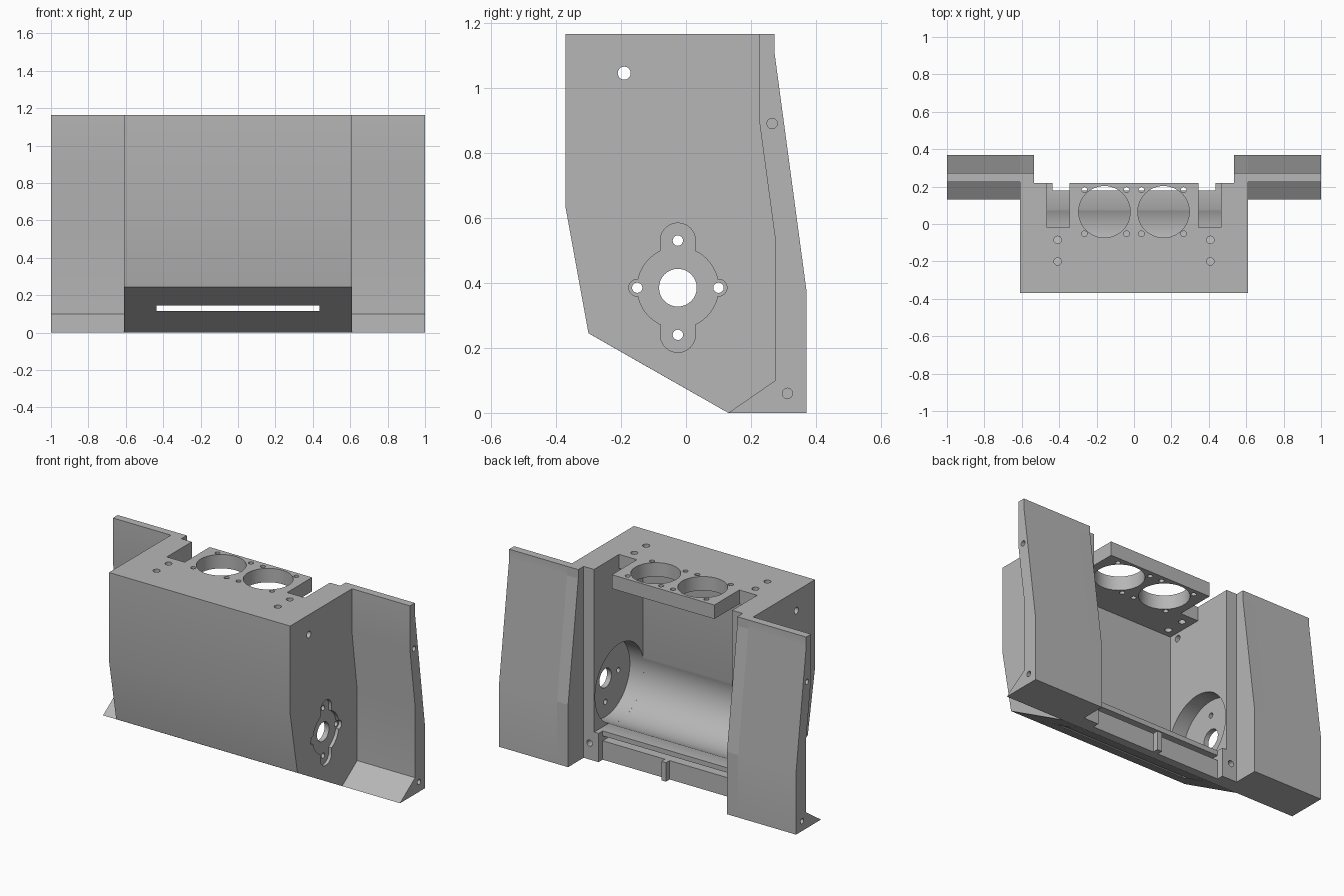
import bpy, bmesh, math

if "Cube" in bpy.data.objects:
    bpy.data.objects.remove(bpy.data.objects["Cube"])

grey = bpy.data.materials.new("plain grey")
grey.use_nodes = True
grey.diffuse_color = (0.47, 0.47, 0.47, 1)
grey.node_tree.nodes["Principled BSDF"].inputs["Base Color"].default_value = (0.47, 0.47, 0.47, 1)

PLACE = {"x": lambda p, a: (a, p[0], p[1]),
         "y": lambda p, a: (p[0], a, p[1]),
         "z": lambda p, a: (p[0], p[1], a)}


def prism(name, axis, points, start, end):
    """Extrude a flat outline along one axis."""
    bm = bmesh.new()
    face = bm.faces.new([bm.verts.new(PLACE[axis](p, start)) for p in points])
    new = bmesh.ops.extrude_face_region(bm, geom=[face])["geom"]
    step = PLACE[axis]((0, 0), end - start)
    bmesh.ops.translate(bm, vec=step, verts=[v for v in new if isinstance(v, bmesh.types.BMVert)])
    bmesh.ops.recalc_face_normals(bm, faces=bm.faces)
    mesh = bpy.data.meshes.new(name)
    bm.to_mesh(mesh)
    bm.free()
    mesh.materials.append(grey)
    obj = bpy.data.objects.new(name, mesh)
    bpy.context.collection.objects.link(obj)
    return obj


def arc(centre, r, start=0, end=360, n=32):
    full = end - start == 360
    count = n if full else n + 1
    angles = [math.radians(start + (end - start) * i / n) for i in range(count)]
    return [(centre[0] + r * math.cos(a), centre[1] + r * math.sin(a)) for a in angles]


def cut(obj, axis, points, start, end):
    """Subtract a prism and drop the cutter."""
    cutter = prism("cutter", axis, points, start, end)
    cutter.hide_render = True
    mod = obj.modifiers.new("cut", "BOOLEAN")
    mod.operation, mod.solver, mod.object = "DIFFERENCE", "EXACT", cutter
    deps = bpy.context.evaluated_depsgraph_get()
    mesh = bpy.data.meshes.new_from_object(obj.evaluated_get(deps))
    obj.modifiers.clear()
    obj.data = mesh
    bpy.data.objects.remove(cutter)


def smooth(obj):
    bpy.ops.object.select_all(action="DESELECT")
    obj.select_set(True)
    bpy.context.view_layer.objects.active = obj
    bpy.ops.object.shade_smooth_by_angle(angle=math.radians(25))


TOP, WALL, INNER, SLOT = 1.165, 0.61, 0.465, 0.435
AXLE, BORE = (-0.025, 0.385), 0.235
front_edge = [(-0.37, TOP), (-0.37, 0.63), (-0.30, 0.245)]

# Front panel flowing into the round trough and its rear shelf
lip = math.degrees(math.atan2(-0.21, 0.105))
crest = 180 - math.degrees(math.acos(0.225 / BORE))
shell = front_edge + [(-0.125, 0.145), (0.18, 0.145), (0.18, 0.175)]
shell += arc(AXLE, BORE, lip, crest - 360, 40) + [(-0.25, TOP)]
smooth(prism("front_panel_and_trough", "x", shell, -INNER, INNER))

# Floor bar below the slot, with its middle rib
prism("floor_bar", "x", [(-0.07, 0.115), (0.13, 0), (0.18, 0), (0.18, 0.115)], -SLOT, SLOT)
prism("floor_rib", "x", [(0.17, 0), (0.215, 0), (0.215, 0.115), (0.17, 0.115)], -0.016, 0.016)

# Top plate with corner notches
half = [(INNER, -0.25), (INNER, -0.02), (0.345, -0.02), (0.345, 0.22)]
plate = prism("top_plate", "z", half + [(-x, y) for x, y in reversed(half)], 1.08, TOP)
for s in (-1, 1):
    cut(plate, "z", arc((s * 0.158, 0.065), 0.138, n=48), 1, 1.3)
    for x in (0.04, 0.265):
        for y in (-0.052, 0.182):
            cut(plate, "z", arc((s * x, y), 0.015, n=16), 1, 1.3)
    for y in (-0.2, -0.085):
        cut(plate, "z", arc((s * 0.408, y), 0.02, n=16), 1, 1.3)
smooth(plate)

wing_outer = [(0.272, TOP), (0.272, 1.11), (0.37, 0.38), (0.37, 0)]
wing_inner = [(0.13, 0), (0.275, 0.1), (0.275, 0.53), (0.225, 0.9), (0.225, TOP)]
# Bolt spots around the axle: position and outer pocket radius
lobes = [((AXLE[0], AXLE[1] + d), 0.054) for d in (-0.145, 0.145)]
lobes += [((AXLE[0] + d, AXLE[1]), 0.026) for d in (-0.125, 0.125)]

for s, side in ((1, "left"), (-1, "right")):
    # Side wall with round pocket, mounting face and holes
    wall = prism(side + "_side_wall", "x",
                 front_edge + [(0.13, 0), (0.22, 0), (0.22, TOP)], s * INNER, s * WALL)
    cut(wall, "x", arc(AXLE, BORE, n=64), s * 0.44, s * 0.56)
    cut(wall, "x", arc(AXLE, 0.125, n=48), s * 0.59, s * 0.7)
    for spot, r in lobes:
        if r > 0.05:
            # Long lobes run back to the centre with straight sides
            up = 1 if spot[1] > AXLE[1] else -1
            pocket = arc(spot, r, 0, 180 * up, 16) + [(AXLE[0] - r, AXLE[1]), (AXLE[0] + r, AXLE[1])]
        else:
            pocket = arc(spot, r, n=24)
        cut(wall, "x", pocket, s * 0.59, s * 0.7)
        cut(wall, "x", arc(spot, 0.016, n=16), s * 0.5, s * 0.7)
    cut(wall, "x", arc(AXLE, 0.058), s * 0.5, s * 0.7)
    cut(wall, "x", arc((-0.19, 1.045), 0.02, n=20), s * 0.4, s * 0.7)
    cut(wall, "y", arc((s * 0.495, 0.1), 0.019, n=20), 0.1, 0.3)
    smooth(wall)

    # Low block that closes the slot end
    prism(side + "_slot_end", "x",
          [(-0.125, 0.145), (0.13, 0), (0.22, 0), (0.22, 0.175), (0.18, 0.175), (0.18, 0.145)],
          s * SLOT, s * INNER)

    # Wing and the thick root that joins it to the wall
    prism(side + "_wing_root", "x", wing_outer + [(0.22, 0), (0.22, TOP)], s * 0.535, s * WALL)
    wing = prism(side + "_wing", "x", wing_outer + wing_inner, s * WALL, s)
    for spot in ((0.265, 0.89), (0.312, 0.06)):
        cut(wing, "x", arc(spot, 0.016, n=20), s * 0.85, s * 1.1)
    smooth(wing)
